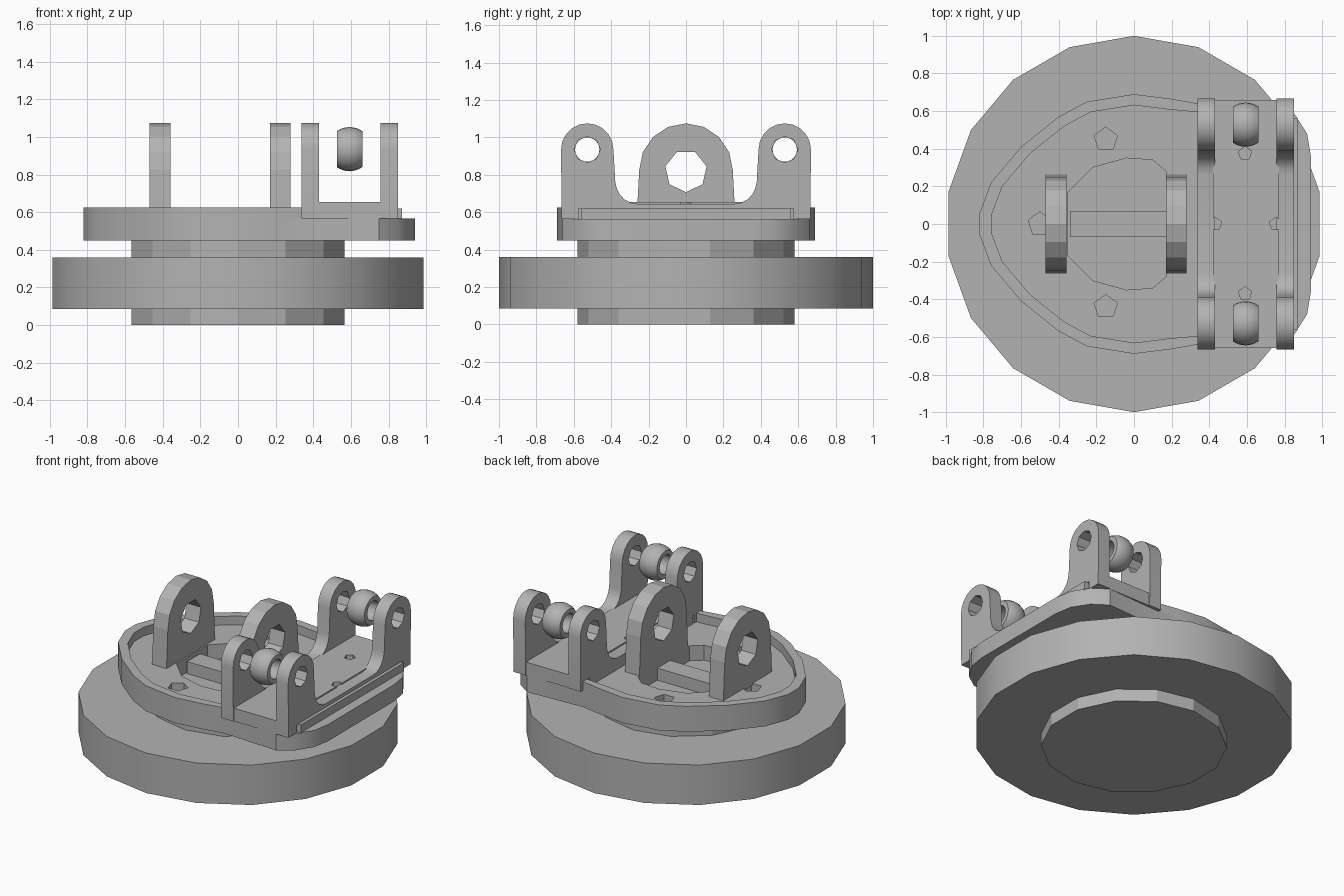
import bpy, bmesh, math
from mathutils import Matrix, Vector

cube = bpy.data.objects.get("Cube")
if cube:
    bpy.data.objects.remove(cube, do_unlink=True)

grey = bpy.data.materials.new("plain grey")
grey.use_nodes = True
tone = (0.45, 0.45, 0.45, 1)
grey.diffuse_color = tone
grey.node_tree.nodes["Principled BSDF"].inputs["Base Color"].default_value = tone


def prism(name, pts, lo, hi, axis="z"):
    """Extrude an outline along z (points x, y) or along x (points y, z)."""
    bm = bmesh.new()
    def place(p, d):
        return (p[0], p[1], d) if axis == "z" else (d, p[0], p[1])
    face = bm.faces.new([bm.verts.new(place(p, lo)) for p in pts])
    new = bmesh.ops.extrude_face_region(bm, geom=[face])["geom"]
    shift = Vector(place((0, 0), hi - lo))
    bmesh.ops.translate(bm, vec=shift, verts=[g for g in new if isinstance(g, bmesh.types.BMVert)])
    bmesh.ops.recalc_face_normals(bm, faces=bm.faces)
    mesh = bpy.data.meshes.new(name)
    bm.to_mesh(mesh)
    bm.free()
    mesh.materials.append(grey)
    ob = bpy.data.objects.new(name, mesh)
    bpy.context.collection.objects.link(ob)
    return ob


def arc(cx, cy, r, a0, a1, n):
    angles = [math.radians(a0 + (a1 - a0) * i / n) for i in range(n + 1)]
    return [(cx + r * math.cos(a), cy + r * math.sin(a)) for a in angles]


def ring(cx, cy, r, n, start=90):
    return arc(cx, cy, r, start, start + 360, n)[:-1]


def box(x0, x1, y0, y1):
    return [(x0, y0), (x1, y0), (x1, y1), (x0, y1)]


def activate(ob):
    bpy.ops.object.select_all(action="DESELECT")
    ob.select_set(True)
    bpy.context.view_layer.objects.active = ob


def cut(ob, *cutters):
    for c in cutters:
        c.hide_render = True
        mod = ob.modifiers.new("cut", "BOOLEAN")
        mod.operation = "DIFFERENCE"
        mod.solver = "EXACT"
        mod.object = c
        activate(ob)
        bpy.ops.object.modifier_apply(modifier=mod.name)
        bpy.data.objects.remove(c, do_unlink=True)
    return ob


def smooth(ob, degrees=30):
    activate(ob)
    bpy.ops.object.shade_smooth_by_angle(angle=math.radians(degrees))


def mirrored(half):
    """Complete an outline given on its +y side."""
    return half + [(x, -y) for x, y in reversed(half) if abs(y) > 1e-6]


# Base disc and the core through it
smooth(prism("base_disc", ring(0, 0, 1, 18), 0.085, 0.36))
prism("core", ring(0, 0, 0.58, 14), 0, 0.452)

# Turntable plate with a recess and screw holes
left = [(-0.82, 0.06), (-0.76, 0.22), (-0.6, 0.41), (-0.4, 0.57),
        (-0.25, 0.65), (0, 0.69), (0.2, 0.665)]
right = [(0.34, 0.64), (0.75, 0.66), (0.85, 0.59), (0.92, 0.48), (0.94, 0.36)]
plate = prism("turntable_plate", mirrored(left + right), 0.45, 0.565)
recess = mirrored([(-0.35, 0.17), (-0.22, 0.3), (-0.04, 0.35), (0.1, 0.34), (0.17, 0.28)])
cut(plate, prism("recess_cutter", recess, 0.462, 0.7))
for x, y in [(-0.15, 0.45), (-0.15, -0.44), (-0.5, 0)]:
    cut(plate, prism("screw_cutter", ring(x, y, 0.065, 5), 0.49, 0.7))
smooth(plate)
prism("recess_bar", box(-0.34, 0.17, -0.07, 0.07), 0.455, 0.545)

# Raised rim, open where the bracket sits
rim_outer = mirrored(left + [(0.34, 0.64)])
inner = [(x * 0.92, y * 0.915) for x, y in left] + [(0.5, 0.58)]
rim = prism("raised_rim", rim_outer, 0.56, 0.625)
smooth(cut(rim, prism("rim_cutter", mirrored(inner), 0.5, 0.8)))

# Pair of wide pivot lugs
lug = [(-0.265, 0.55)] + arc(0, 0.825, 0.25, 180, 0, 8) + [(0.265, 0.55)]
for name, x in [("left_pivot_lug", 0.17), ("right_pivot_lug", -0.47)]:
    ob = prism(name, lug, x, x + 0.11, "x")
    cut(ob, prism("pivot_cutter", ring(0, 0.82, 0.113, 7, -90), x - 0.1, x + 0.2, "x"))

# Channel bracket: floor and two walls with bearing ears
floor = prism("bracket_floor", box(0.42, 0.77, -0.66, 0.66), 0.565, 0.655)
for x, y in [(0.43, 0), (0.755, 0), (0.59, 0.375), (0.59, -0.37)]:
    cut(floor, prism("screw_cutter", ring(x, y, 0.037, 5), 0.6, 0.8))

half = ([(0.56, 0.565), (0.56, 0.62), (0.575, 0.62), (0.575, 0.565), (0.665, 0.565)]
        + arc(0.528, 0.935, 0.14, 0, 180, 10)
        + [(0.378, 0.76)] + arc(0.26, 0.76, 0.115, -15, -90, 4))
wall = half + [(-y, z) for y, z in reversed(half)]
for name, x in [("inner_bracket_wall", 0.338), ("outer_bracket_wall", 0.758)]:
    ob = prism(name, wall, x, x + 0.092, "x")
    for y in (-0.528, 0.528):
        cut(ob, prism("ear_cutter", ring(y, 0.935, 0.07, 8), x - 0.1, x + 0.2, "x"))
    smooth(ob, 25)
prism("outer_ledge", box(0.84, 0.872, -0.56, 0.56), 0.56, 0.62)

# Barrel bearings: a ball section with a bore, spun about the x axis
half_angle = math.degrees(math.asin(0.068 / 0.117))
section = arc(0, 0, 0.117, 90 - half_angle, 90 + half_angle, 8)
section += [(-0.068, 0.065), (0.068, 0.065)]
for name, y in [("front_bearing", -0.528), ("back_bearing", 0.528)]:
    bm = bmesh.new()
    vs = [bm.verts.new((x, 0, r)) for x, r in section]
    edges = [bm.edges.new((a, b)) for a, b in zip(vs, vs[1:] + vs[:1])]
    bmesh.ops.spin(bm, geom=vs + edges, cent=(0, 0, 0), axis=(1, 0, 0),
                   angle=math.tau, steps=24, use_merge=True)
    bmesh.ops.remove_doubles(bm, verts=bm.verts, dist=0.0005)
    bmesh.ops.recalc_face_normals(bm, faces=bm.faces)
    bm.transform(Matrix.Translation((0.593, y, 0.935)))
    mesh = bpy.data.meshes.new(name)
    bm.to_mesh(mesh)
    bm.free()
    mesh.materials.append(grey)
    ob = bpy.data.objects.new(name, mesh)
    bpy.context.collection.objects.link(ob)
    smooth(ob)
